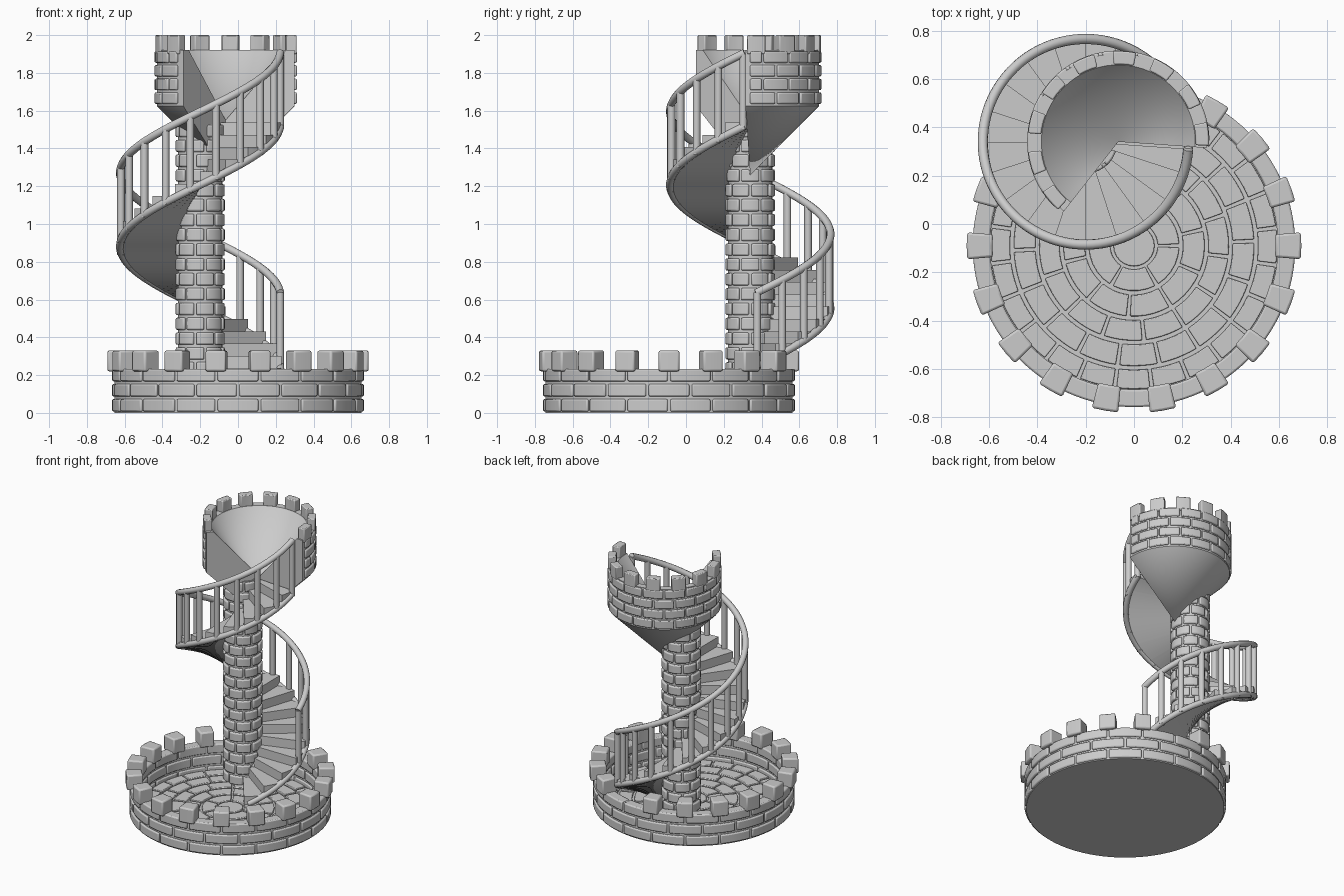
import bpy, bmesh
from math import sin, cos, radians

if "Cube" in bpy.data.objects:
    bpy.data.objects.remove(bpy.data.objects["Cube"])

BASE = (0, -0.09)       # courtyard centre
STAIR = (-0.2, 0.34)    # column / stair axis
TURRET = (-0.065, 0.34)  # lookout centre


def rise(a):            # height of the stair underside at an angle in degrees
    return 0.22 + 1.3 * a / 360


def polar(r, a, z):
    return (r * cos(radians(a)), r * sin(radians(a)), z)


def finish(bm, name, centre, bevel=0, smooth=35):
    bmesh.ops.remove_doubles(bm, verts=bm.verts, dist=1e-5)
    bmesh.ops.recalc_face_normals(bm, faces=bm.faces)
    me = bpy.data.meshes.new(name)
    bm.to_mesh(me)
    bm.free()
    ob = bpy.data.objects.new(name, me)
    bpy.context.collection.objects.link(ob)
    ob.location = (centre[0], centre[1], 0)
    if bevel:
        m = ob.modifiers.new("bevel", 'BEVEL')
        m.width = bevel
        m.segments = 2
        m.limit_method = 'ANGLE'
        m.angle_limit = radians(40)
    bpy.ops.object.select_all(action='DESELECT')
    ob.select_set(True)
    bpy.context.view_layer.objects.active = ob
    bpy.ops.object.shade_smooth_by_angle(angle=radians(smooth))
    return ob


def sweep(bm, profile, a0, a1, seg, climb=None):
    """Turn a closed (r, z) profile from a0 to a1; climb(i, a) gives its own profile."""
    rings = []
    for i in range(seg + 1):
        a = a0 + (a1 - a0) * i / seg
        pts = climb(a) if climb else profile
        rings.append([bm.verts.new(polar(r, a, z)) for r, z in pts])
    n = len(rings[0])
    for p, q in zip(rings, rings[1:]):
        for j in range(n):
            k = (j + 1) % n
            bm.faces.new((p[j], p[k], q[k], q[j]))
    if abs(a1 - a0) < 359.9:
        bm.faces.new(rings[0])
        bm.faces.new(rings[-1][::-1])


def block(bm, r0, r1, a0, a1, z0, z1, seg=4):
    sweep(bm, [(r0, z0), (r1, z0), (r1, z1), (r0, z1)], a0, a1, seg)


def courses(bm, r0, r1, z0, pitch, rows, count, gap, start=0, end=360):
    """Running-bond brick courses; gap is the mortar width."""
    step = (end - start) / count
    g = gap / r1 * 57.3 / 2
    for row in range(rows):
        z = z0 + row * pitch
        off = step / 2 * (row % 2)
        cells = [(start + off + k * step, start + off + (k + 1) * step) for k in range(count)]
        if end - start < 360 and off:      # open ring: trim to half bricks at both ends
            cells = [(start, start + off)] + cells[:-1] + [(end - off, end)]
        for a, b in cells:
            block(bm, r0, r1, a + g, b - g, z + gap / 2, z + pitch - gap / 2, 5)


# Courtyard: core, floor slab, wall bricks
bm = bmesh.new()
sweep(bm, [(0, 0), (0.655, 0), (0.655, 0.228), (0.605, 0.228), (0.605, 0.035), (0, 0.035)], 0, 360, 96)
finish(bm, "courtyard_core", BASE)
bm = bmesh.new()
courses(bm, 0.595, 0.667, 0, 0.08, 3, 18, 0.014)
finish(bm, "courtyard_wall_bricks", BASE, 0.008)

# Floor paving in rings
bm = bmesh.new()
radii = [0.09, 0.195, 0.3, 0.4, 0.505, 0.6]
for i, (r0, r1) in enumerate(zip(radii, radii[1:])):
    n = (6, 10, 14, 18, 24)[i]
    g = 0.008 / r1 * 57.3
    for k in range(n):
        a = (k + 0.37 * i) * 360 / n
        block(bm, r0 + 0.008, r1 - 0.008, a + g, a + 360 / n - g, 0.03, 0.05, 5)
sweep(bm, [(0, 0.03), (0.085, 0.03), (0.085, 0.05), (0, 0.05)], 0, 360, 24)
finish(bm, "floor_paving", BASE, 0.004)

# Courtyard battlements, leaving out the one the stair passes over
bm = bmesh.new()
for k in range(18):
    if k != 4:
        block(bm, 0.585, 0.692, k * 20 - 4.6, k * 20 + 4.6, 0.22, 0.33, 2)
finish(bm, "courtyard_battlements", BASE, 0.01)

# Column
bm = bmesh.new()
sweep(bm, [(0, 0.03), (0.117, 0.03), (0.117, 1.53), (0, 1.53)], 0, 360, 40)
finish(bm, "column_core", STAIR)
bm = bmesh.new()
courses(bm, 0.1, 0.131, 0.04, 0.0785, 19, 7, 0.014)
finish(bm, "column_bricks", STAIR, 0.008)

# Stair treads: flat tops, smooth helical underside
bm = bmesh.new()
for i in range(-3, 20):
    top = rise(18 * i) + 0.082

    def section(a):
        b = rise(a)
        return [(0.06, b), (0.43, b), (0.43, top), (0.06, top)]
    sweep(bm, None, 18 * i, 18 * (i + 1) - (4 if i == 19 else 0), 5, section)
finish(bm, "stair_treads", STAIR, smooth=25)


# Handrail and rounded stringer
def helix_tube(name, a0, a1, lift, radius):
    cu = bpy.data.curves.new(name, 'CURVE')
    cu.dimensions = '3D'
    cu.bevel_depth = radius
    cu.bevel_resolution = 3
    cu.use_fill_caps = True
    n = 100
    sp = cu.splines.new('POLY')
    sp.points.add(n)
    for i, p in enumerate(sp.points):
        a = a0 + (a1 - a0) * i / n
        p.co = (*polar(0.425, a, rise(a) + lift), 1)
    sp.use_smooth = True
    ob = bpy.data.objects.new(name, cu)
    ob.location = (*STAIR, 0)
    bpy.context.collection.objects.link(ob)


helix_tube("handrail", 4, 356, 0.4, 0.021)
helix_tube("stringer", -50, 356, 0.012, 0.021)

# Balusters
bm = bmesh.new()
for k in range(20):
    a = 5 + k * 350 / 19
    z0, z1 = rise(a), rise(a) + 0.4
    x, y, _ = polar(0.425, a, 0)
    made = bmesh.ops.create_cone(bm, cap_ends=True, segments=12, radius1=0.02,
                                 radius2=0.02, depth=z1 - z0)
    bmesh.ops.translate(bm, verts=made["verts"], vec=(x, y, (z0 + z1) / 2))
finish(bm, "balusters", STAIR)

# Lookout: open funnel shell, bricks, battlements
bm = bmesh.new()
sweep(bm, [(0, 1.26), (0.365, 1.625), (0.365, 1.92), (0.318, 1.92), (0, 1.55)], -4, 232, 60)
finish(bm, "lookout_funnel", TURRET)
bm = bmesh.new()
courses(bm, 0.35, 0.377, 1.63, 0.0725, 4, 10, 0.012, -1, 227)
finish(bm, "lookout_bricks", TURRET, 0.007)
bm = bmesh.new()
for k in range(9):
    a = 5 + k * 27
    block(bm, 0.32, 0.375, a - 7.5, a + 7.5, 1.9, 2.0, 3)
finish(bm, "lookout_battlements", TURRET, 0.006)
